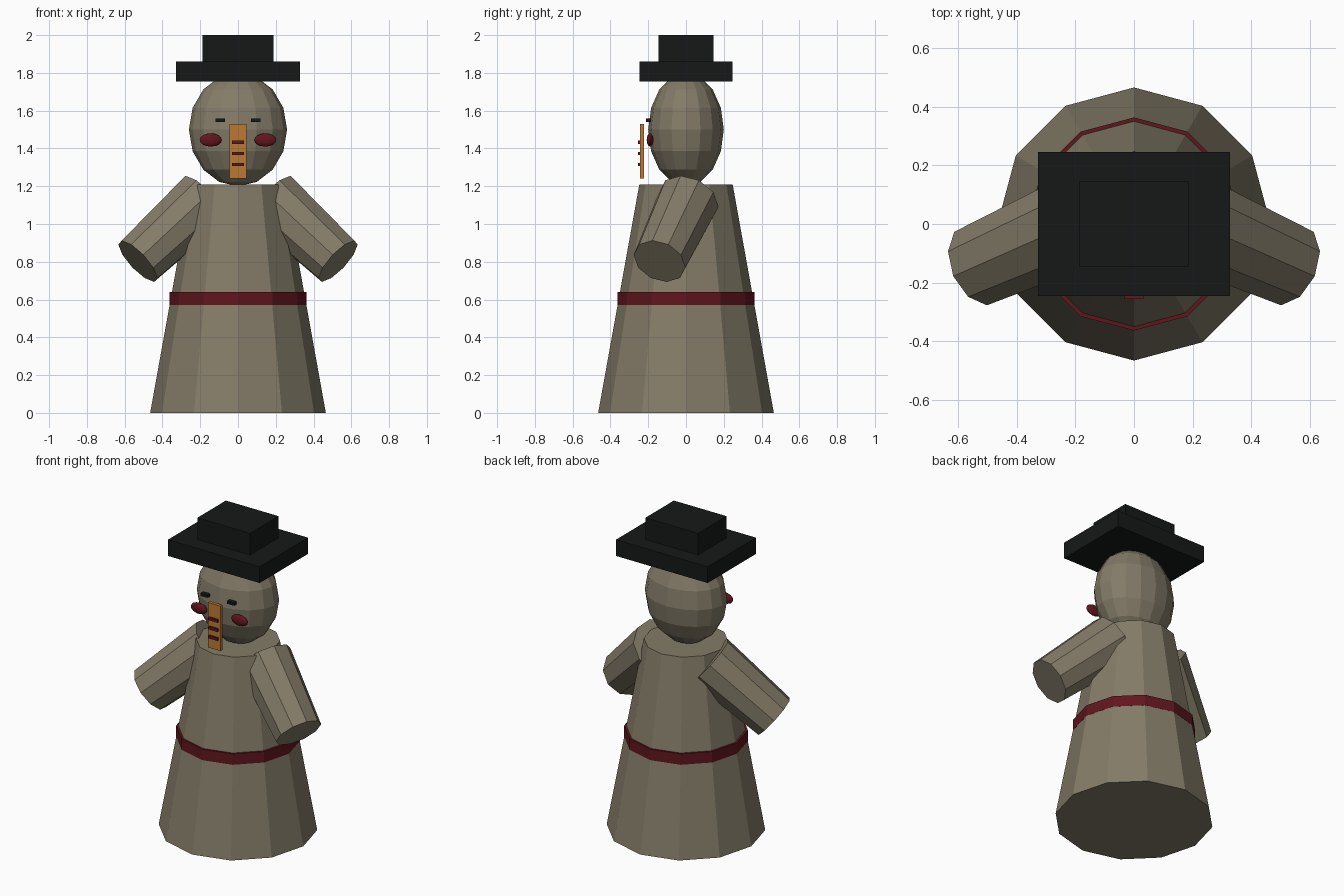
import bpy
from mathutils import Vector, Matrix
from math import radians

if "Cube" in bpy.data.objects:
    bpy.data.objects.remove(bpy.data.objects["Cube"])


def material(name, rgb):
    m = bpy.data.materials.new(name)
    m.diffuse_color = (*rgb, 1)
    m.use_nodes = True
    m.node_tree.nodes["Principled BSDF"].inputs["Base Color"].default_value = m.diffuse_color
    return m


SNOW = material("dull_snow", (0.23, 0.20, 0.14))
RED = material("dark_red", (0.12, 0.008, 0.012))
BLACK = material("black", (0.008, 0.009, 0.009))
ORANGE = material("orange", (0.50, 0.19, 0.035))


def finish(name, mat):
    ob = bpy.context.object
    ob.name = name
    ob.data.materials.append(mat)
    return ob


def box(name, mat, lo, hi):
    lo, hi = Vector(lo), Vector(hi)
    bpy.ops.mesh.primitive_cube_add(size=1, location=(lo + hi) / 2)
    ob = finish(name, mat)
    ob.data.transform(Matrix.Diagonal((*(hi - lo), 1)))
    return ob


def cone(name, mat, a, b, r1, r2, sides):
    """Tapered prism from point a to point b."""
    a, b = Vector(a), Vector(b)
    d = b - a
    bpy.ops.mesh.primitive_cone_add(vertices=sides, radius1=r1, radius2=r2,
                                    depth=d.length, location=(a + b) / 2)
    ob = finish(name, mat)
    if d.x or d.y:
        ob.rotation_euler = d.to_track_quat('Z', 'Y').to_euler()
    return ob


def ellipsoid(name, mat, center, radii, segs, rings):
    bpy.ops.mesh.primitive_uv_sphere_add(segments=segs, ring_count=rings,
                                         radius=1, location=center)
    ob = finish(name, mat)
    ob.data.transform(Matrix.Diagonal((*radii, 1)))
    return ob


# Body and belt
cone("body", SNOW, (0, 0, 0), (0, 0, 1.21), 0.465, 0.247, 12)
cone("belt", RED, (0, 0, 0.57), (0, 0, 0.64), 0.363, 0.363, 12)

# Head
ellipsoid("head", SNOW, (0, 0, 1.5), (0.26, 0.2, 0.3), 16, 8)

# Hat
box("hat_brim", BLACK, (-0.327, -0.246, 1.755), (0.327, 0.246, 1.86))
box("hat_crown", BLACK, (-0.188, -0.145, 1.86), (0.188, 0.145, 2.0))

# Nose with its stripes
box("nose", ORANGE, (-0.045, -0.243, 1.24), (0.045, -0.222, 1.53))
for z in (1.315, 1.373, 1.432):
    box("mouth_stripe", RED, (-0.032, -0.255, z - 0.009), (0.032, -0.24, z + 0.009))

# Paired arms, eyes and cheeks
for s, side in ((-1, "left"), (1, "right")):
    cone(side + "_arm", SNOW, (s * 0.18, 0.015, 1.13), (s * 0.53, -0.14, 0.803),
         0.165, 0.144, 10)
    box(side + "_eye", BLACK, (s * 0.095 - 0.025, -0.212, 1.54),
        (s * 0.095 + 0.025, -0.185, 1.558))
    ellipsoid(side + "_cheek", RED, (s * 0.145, -0.19, 1.445),
              (0.058, 0.018, 0.035), 16, 8)
